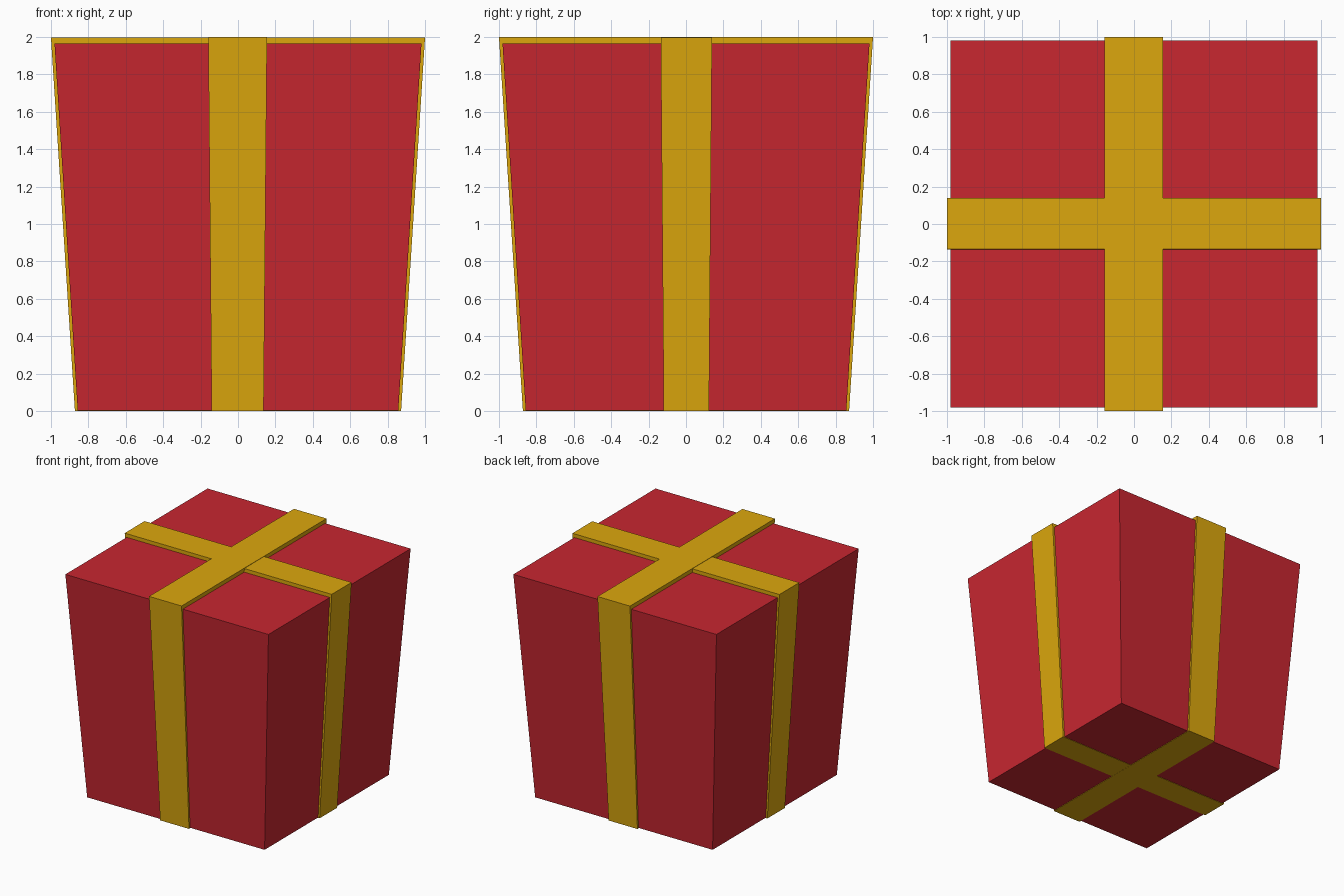
import bpy, bmesh

if "Cube" in bpy.data.objects:
    bpy.data.objects.remove(bpy.data.objects["Cube"])


def material(name, color):
    m = bpy.data.materials.new(name)
    m.diffuse_color = (*color, 1)
    m.use_nodes = True
    m.node_tree.nodes["Principled BSDF"].inputs["Base Color"].default_value = m.diffuse_color
    return m


def tapered_block(name, bottom, top, z0, z1, mat, cx=0, cy=0):
    """Four-sided block; bottom and top are (half x, half y)."""
    bm = bmesh.new()
    bmesh.ops.create_cube(bm, size=2)
    for v in bm.verts:
        half, z = (top, z1) if v.co.z > 0 else (bottom, z0)
        v.co = (v.co.x * half[0] + cx, v.co.y * half[1] + cy, z)
    mesh = bpy.data.meshes.new(name)
    bm.to_mesh(mesh)
    bm.free()
    mesh.materials.append(mat)
    ob = bpy.data.objects.new(name, mesh)
    bpy.context.collection.objects.link(ob)
    return ob


red = material("red_paper", (0.58, 0.02, 0.03))
gold = material("gold_ribbon", (0.72, 0.39, 0.004))

# Box, narrower at the base
tapered_block("gift_box", (0.857, 0.857), (0.981, 0.981), 0.004, 1.965, red)

# Ribbon bands wrapping the box; the front-to-back one lies on top
tapered_block("ribbon_front_to_back", (0.139, 0.872), (0.157, 1.0), 0, 2.0, gold, cx=-0.002)
tapered_block("ribbon_side_to_side", (0.872, 0.121), (1.0, 0.137), 0.001, 1.997, gold, cy=0.002)
